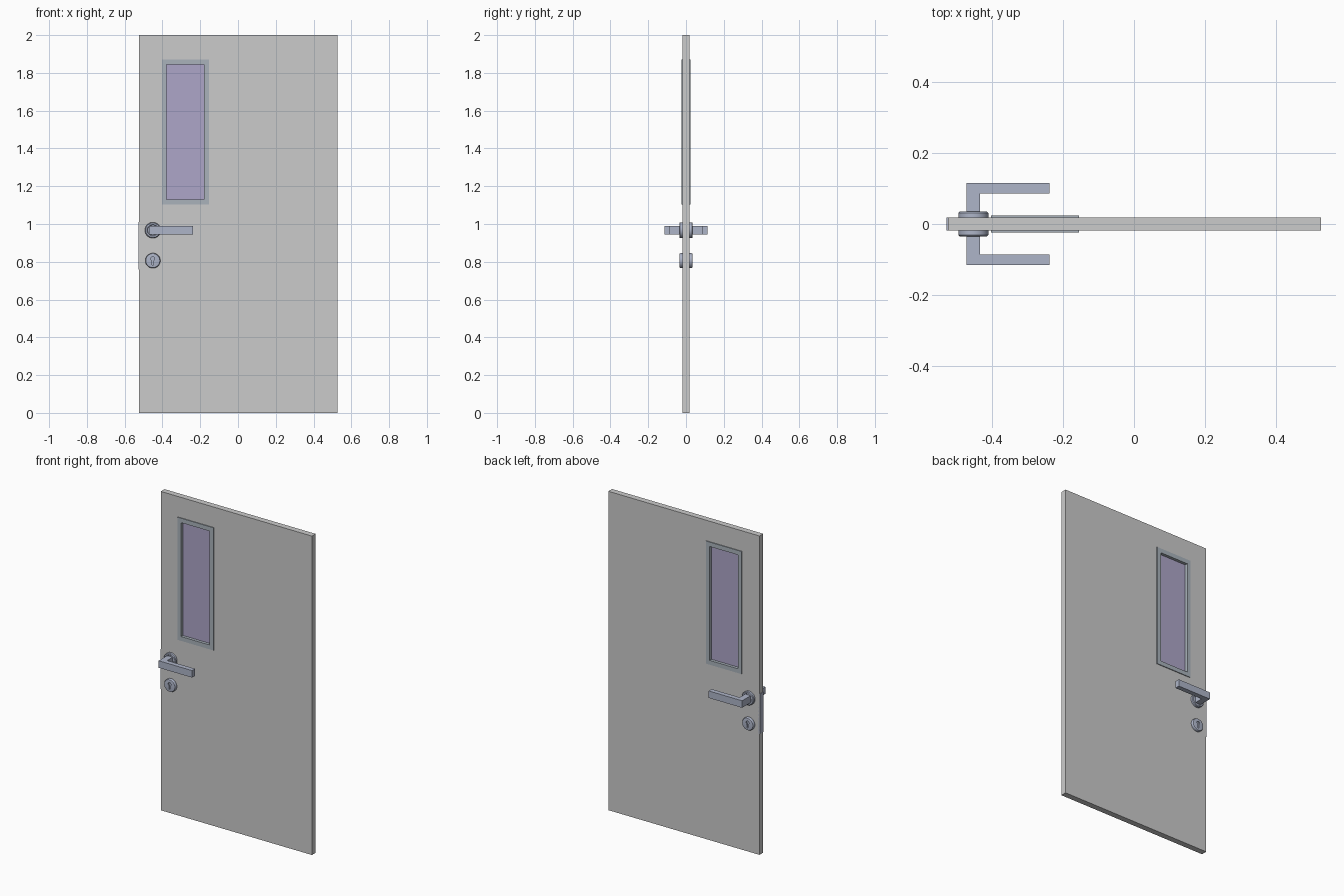
import bpy, bmesh, math
from mathutils import Matrix, Vector

if "Cube" in bpy.data.objects:
    bpy.data.objects.remove(bpy.data.objects["Cube"])


def material(name, rgb):
    m = bpy.data.materials.new(name)
    m.diffuse_color = (*rgb, 1)
    m.use_nodes = True
    m.node_tree.nodes["Principled BSDF"].inputs["Base Color"].default_value = m.diffuse_color
    return m


METAL = material("brushed_metal", (0.42, 0.46, 0.58))
TRIM = material("window_trim", (0.40, 0.45, 0.50))
GLASS = material("glass", (0.42, 0.38, 0.58))


def finish(name, bm, mat=None):
    bmesh.ops.recalc_face_normals(bm, faces=bm.faces)
    me = bpy.data.meshes.new(name)
    bm.to_mesh(me)
    bm.free()
    ob = bpy.data.objects.new(name, me)
    bpy.context.collection.objects.link(ob)
    if mat:
        me.materials.append(mat)
    return ob


def box(name, x, y, z, mat=None):
    bm = bmesh.new()
    size = [b - a for a, b in (x, y, z)]
    mid = Vector([(a + b) / 2 for a, b in (x, y, z)])
    bmesh.ops.create_cube(bm, size=1, matrix=Matrix.Translation(mid) @ Matrix.Diagonal((*size, 1)))
    return finish(name, bm, mat)


def extrude_y(name, outline, y0, y1, mat=None):
    # prism along y from an (x, z) outline
    bm = bmesh.new()
    face = bm.faces.new([bm.verts.new((x, y0, z)) for x, z in outline])
    ext = bmesh.ops.extrude_face_region(bm, geom=[face])
    for v in ext["geom"]:
        if isinstance(v, bmesh.types.BMVert):
            v.co.y = y1
    return finish(name, bm, mat)


def rect_ring(name, outer, inner, half, mat=None):
    # rectangular slab in the xz plane with a rectangular hole
    bm = bmesh.new()
    loops = []
    for (x0, x1, z0, z1) in (outer, inner):
        for y in (-half, half):
            loops.append([bm.verts.new((x, y, z)) for x, z in ((x0, z0), (x1, z0), (x1, z1), (x0, z1))])
    of, ob, inf, inb = loops
    for a, b in ((of, inf), (ob, inb), (of, ob), (inf, inb)):
        for i in range(4):
            j = (i + 1) % 4
            bm.faces.new((a[i], a[j], b[j], b[i]))
    return finish(name, bm, mat)


def lathe_y(name, profile, cx, cz, mat):
    # spin a mirrored (radius, y) profile about the y axis
    pts = profile + [(r, -y) for r, y in reversed(profile)]
    bm = bmesh.new()
    vs = [bm.verts.new((cx + r, y, cz)) for r, y in pts]
    es = [bm.edges.new(p) for p in zip(vs, vs[1:])]
    bmesh.ops.spin(bm, geom=vs + es, cent=(cx, 0, cz), axis=(0, 1, 0),
                   angle=math.tau, steps=40, use_merge=True)
    bmesh.ops.remove_doubles(bm, verts=bm.verts, dist=1e-5)
    ob = finish(name, bm, mat)
    bpy.ops.object.select_all(action='DESELECT')
    ob.select_set(True)
    bpy.context.view_layer.objects.active = ob
    bpy.ops.object.shade_smooth_by_angle(angle=math.radians(25))
    return ob


# door leaf with window opening, trim and glass
rect_ring("door_leaf", (-0.523, 0.526, 0, 2), (-0.39, -0.168, 1.118, 1.857), 0.0185)
rect_ring("window_frame", (-0.402, -0.154, 1.103, 1.872), (-0.378, -0.18, 1.13, 1.844), 0.0235, TRIM)
box("window_glass", (-0.38, -0.178), (-0.005, 0.005), (1.128, 1.846), GLASS)

# round handle rose and lock rose, both passing through the door
CX, HZ, LZ = -0.451, 0.967, 0.806
lathe_y("handle_rose", [(0, 0.031), (0.027, 0.031), (0.030, 0.035), (0.038, 0.035), (0.042, 0.031)],
        CX, HZ, METAL)
lock = lathe_y("lock_rose", [(0, 0.035), (0.033, 0.035), (0.037, 0.034), (0.040, 0.029)],
               CX, LZ, METAL)

# keyhole recess: round top with a slot below
R, W = 0.010, 0.0045
hole = [(CX + R * math.cos(math.radians(a)), LZ + 0.01 + R * math.sin(math.radians(a)))
        for a in range(-60, 241, 20)]
hole += [(CX - W, LZ - 0.024), (CX + W, LZ - 0.024)]
for s in (-1, 1):
    cutter = extrude_y("keyhole_cutter", hole, s * 0.027, s * 0.05)
    cutter.hide_render = True
    cutter.hide_viewport = True
    mod = lock.modifiers.new("keyhole", 'BOOLEAN')
    mod.operation = 'DIFFERENCE'
    mod.solver = 'EXACT'
    mod.object = cutter

# L-shaped lever handles, front and back
for side, s in (("front", -1), ("back", 1)):
    bm = bmesh.new()
    plan = [(-0.47, 0.028), (-0.432, 0.028), (-0.432, 0.085), (-0.238, 0.085), (-0.238, 0.115), (-0.47, 0.115)]
    face = bm.faces.new([bm.verts.new((x, s * y, HZ - 0.022)) for x, y in plan])
    ext = bmesh.ops.extrude_face_region(bm, geom=[face])
    for v in ext["geom"]:
        if isinstance(v, bmesh.types.BMVert):
            v.co.z = HZ + 0.022
    finish("lever_" + side, bm, METAL)

# latch plate on the door edge
box("latch_plate", (-0.5265, -0.515), (-0.0185, 0.0185), (0.76, 1.01), METAL)
